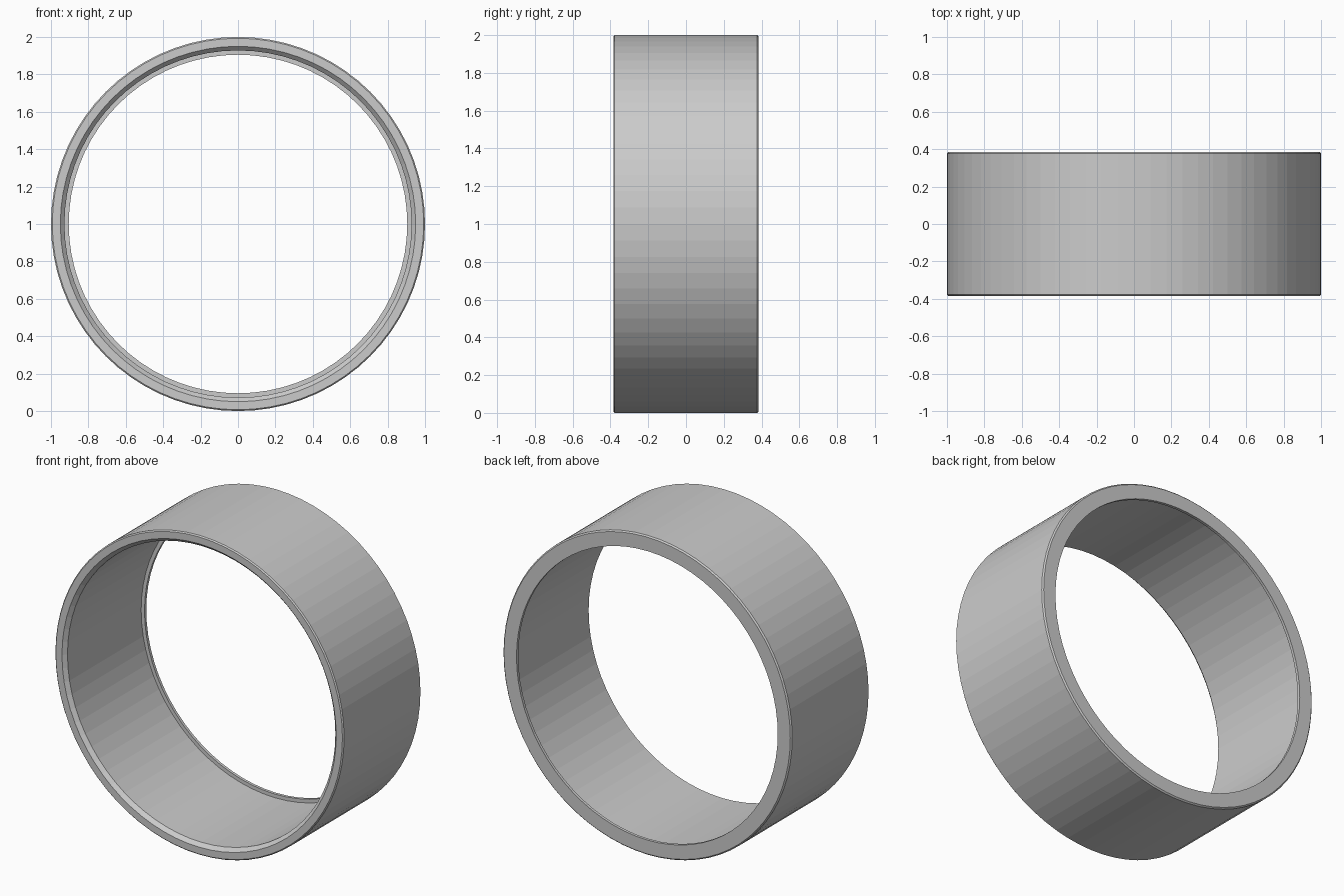
import bpy, bmesh
from math import cos, sin, tau

if "Cube" in bpy.data.objects:
    bpy.data.objects.remove(bpy.data.objects["Cube"])

SEGMENTS = 72

# Closed ring cross-section as (radius, y), front to back
PROFILE = [
    (0.95, -0.385),                    # front rim, inner edge
    (0.993, -0.385), (1.0, -0.378),    # front outer bevel
    (1.0, 0.377), (0.992, 0.385),      # back outer bevel
    (0.905, 0.385), (0.905, 0.367),    # thin back lip
    (0.928, 0.367), (0.928, -0.362),   # inner wall, up to the front chamfer
]


def lathe(name, profile, segments, height):
    """Revolve a closed profile around the y axis."""
    bm = bmesh.new()
    rings = []
    for i in range(segments):
        a = tau * i / segments
        rings.append([bm.verts.new((r * cos(a), y, height + r * sin(a)))
                      for r, y in profile])
    n = len(profile)
    for i in range(segments):
        p, q = rings[i], rings[(i + 1) % segments]
        for j in range(n):
            k = (j + 1) % n
            bm.faces.new((p[j], p[k], q[k], q[j]))
    bmesh.ops.recalc_face_normals(bm, faces=bm.faces)
    mesh = bpy.data.meshes.new(name)
    bm.to_mesh(mesh)
    bm.free()
    obj = bpy.data.objects.new(name, mesh)
    bpy.context.collection.objects.link(obj)
    return obj


# Flat-faceted ring standing on its edge
lathe("ring_band", PROFILE, SEGMENTS, 1.0)
